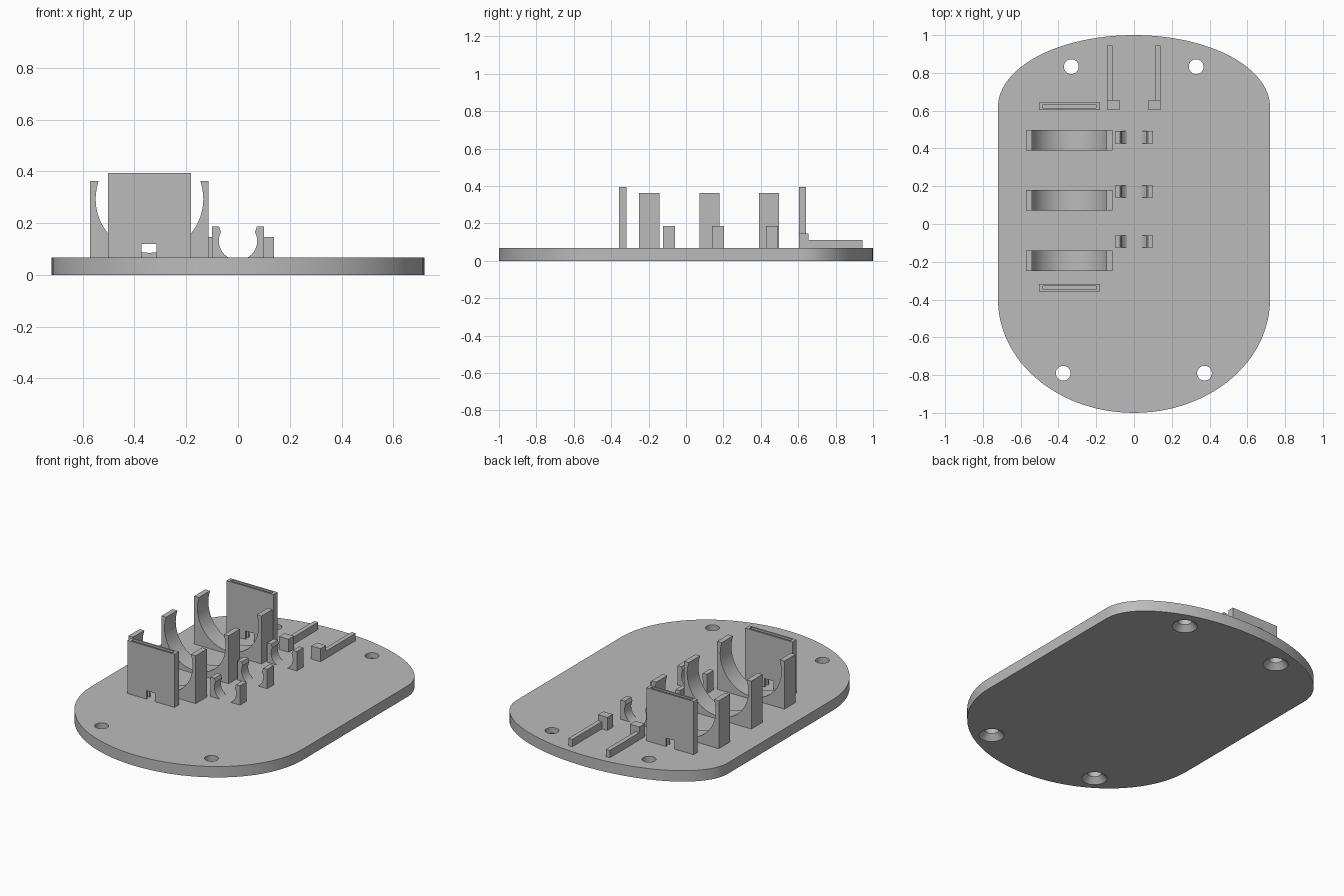
import bpy, bmesh, math
from mathutils import Matrix, Vector

if "Cube" in bpy.data.objects:
    bpy.data.objects.remove(bpy.data.objects["Cube"])

grey = bpy.data.materials.new("plain grey")
grey.use_nodes = True
COLOUR = (0.5, 0.5, 0.5, 1)
grey.diffuse_color = COLOUR
grey.node_tree.nodes["Principled BSDF"].inputs["Base Color"].default_value = COLOUR

TOP = 0.067    # top of the base plate
SINK = 0.055   # parts start slightly inside the plate


def finish(bm, name):
    bmesh.ops.recalc_face_normals(bm, faces=bm.faces)
    mesh = bpy.data.meshes.new(name)
    bm.to_mesh(mesh)
    bm.free()
    mesh.materials.append(grey)
    obj = bpy.data.objects.new(name, mesh)
    bpy.context.collection.objects.link(obj)
    return obj


def smooth(obj):
    obj.data.shade_smooth()
    obj.data.set_sharp_from_angle(angle=math.radians(30))


def prism(name, points, direction):
    """Extrude a closed outline of 3D points along a direction."""
    bm = bmesh.new()
    face = bm.faces.new([bm.verts.new(p) for p in points])
    ext = bmesh.ops.extrude_face_region(bm, geom=[face], use_keep_orig=True)
    moved = [g for g in ext["geom"] if isinstance(g, bmesh.types.BMVert)]
    bmesh.ops.translate(bm, verts=moved, vec=Vector(direction))
    return finish(bm, name)


def box(name, x, y, z):
    bm = bmesh.new()
    bmesh.ops.create_cube(bm, size=1)
    size = [b - a for a, b in (x, y, z)]
    mid = [(a + b) / 2 for a, b in (x, y, z)]
    bmesh.ops.transform(bm, verts=bm.verts,
                        matrix=Matrix.Translation(mid) @ Matrix.Diagonal(size + [1]))
    return finish(bm, name)


def cut(obj, cutter):
    mod = obj.modifiers.new("cut", "BOOLEAN")
    mod.operation = "DIFFERENCE"
    mod.solver = "EXACT"
    mod.object = cutter
    cutter.hide_render = True
    bpy.context.view_layer.objects.active = obj
    bpy.ops.object.modifier_apply(modifier=mod.name)
    bpy.data.objects.remove(cutter)


def hole_cutter(x, y):
    """Countersunk screw hole, wide at the underside."""
    bm = bmesh.new()
    rings = []
    for r, z in ((0.08, -0.01), (0.039, 0.033), (0.039, 0.1)):
        rings.append([bm.verts.new((x + r * math.cos(a), y + r * math.sin(a), z))
                      for a in (math.tau * i / 40 for i in range(40))])
    for low, high in zip(rings, rings[1:]):
        for i in range(40):
            j = (i + 1) % 40
            bm.faces.new((low[i], low[j], high[j], high[i]))
    bm.faces.new(rings[0])
    bm.faces.new(rings[-1])
    return finish(bm, "hole_cutter")


def clip(name, cx, half, top, cz, r, neck, lip, y):
    """Open cradle: a block with a round seat, its mouth flaring from neck to lip."""
    a0 = math.asin((neck - cz) / r)
    steps = 36
    arc = []
    for i in range(steps + 1):
        a = a0 - (math.pi + 2 * a0) * i / steps
        arc.append((r * math.cos(a), cz + r * math.sin(a)))
    outline = [(-half, SINK - 0.02), (half, SINK - 0.02), (half, top), (lip, top)]
    outline += arc + [(-lip, top), (-half, top)]
    obj = prism(name, [(cx + x, y[0], z) for x, z in outline], (0, y[1] - y[0], 0))
    smooth(obj)


# Base plate: two half ellipses joined by straight sides
N = 48
outline = [(0.72 * math.cos(math.pi * i / N), 0.62 + 0.38 * math.sin(math.pi * i / N), 0)
           for i in range(N + 1)]
outline += [(-0.72 * math.cos(math.pi * i / N), -0.4 - 0.6 * math.sin(math.pi * i / N), 0)
            for i in range(N + 1)]
plate = prism("base_plate", outline, (0, 0, TOP))
for hx, hy in ((-0.332, 0.833), (0.329, 0.833), (-0.375, -0.79), (0.373, -0.79)):
    cut(plate, hole_cutter(hx, hy))
smooth(plate)

# Large and small cradles, three of each
for i, y in enumerate(((-0.25, -0.141), (0.071, 0.18), (0.39, 0.497))):
    clip(f"large_cradle_{i + 1}", -0.342, 0.229, 0.362, 0.293, 0.208, 0.355, 0.197, y)
for i, y in enumerate(((-0.124, -0.06), (0.14, 0.204), (0.427, 0.492))):
    clip(f"small_cradle_{i + 1}", 0, 0.101, 0.186, 0.131, 0.074, 0.165, 0.073, y)

# Hollow end panels with a wire notch at the foot
for name, y in (("front_panel", (-0.358, -0.317)), ("back_panel", (0.604, 0.642))):
    panel = box(name, (-0.502, -0.181), y, (SINK, 0.394))
    cut(panel, box("notch", (-0.372, -0.314), (y[0] - 0.1, y[1] + 0.1), (0, 0.119)))
    cut(panel, box("pocket", (-0.482, -0.201), (y[0] + 0.01, y[1] - 0.01), (0, 0.6)))

# Guide rails with end stops
for side, outer in (("right", -0.142), ("left", 0.14)):
    s = math.copysign(1, outer)
    rail = sorted((outer, outer - s * 0.027))
    stop = sorted((outer, outer - s * 0.064))
    box(side + "_rail", rail, (0.64, 0.944), (SINK, 0.112))
    box(side + "_rail_stop", stop, (0.603, 0.656), (SINK, 0.147))
